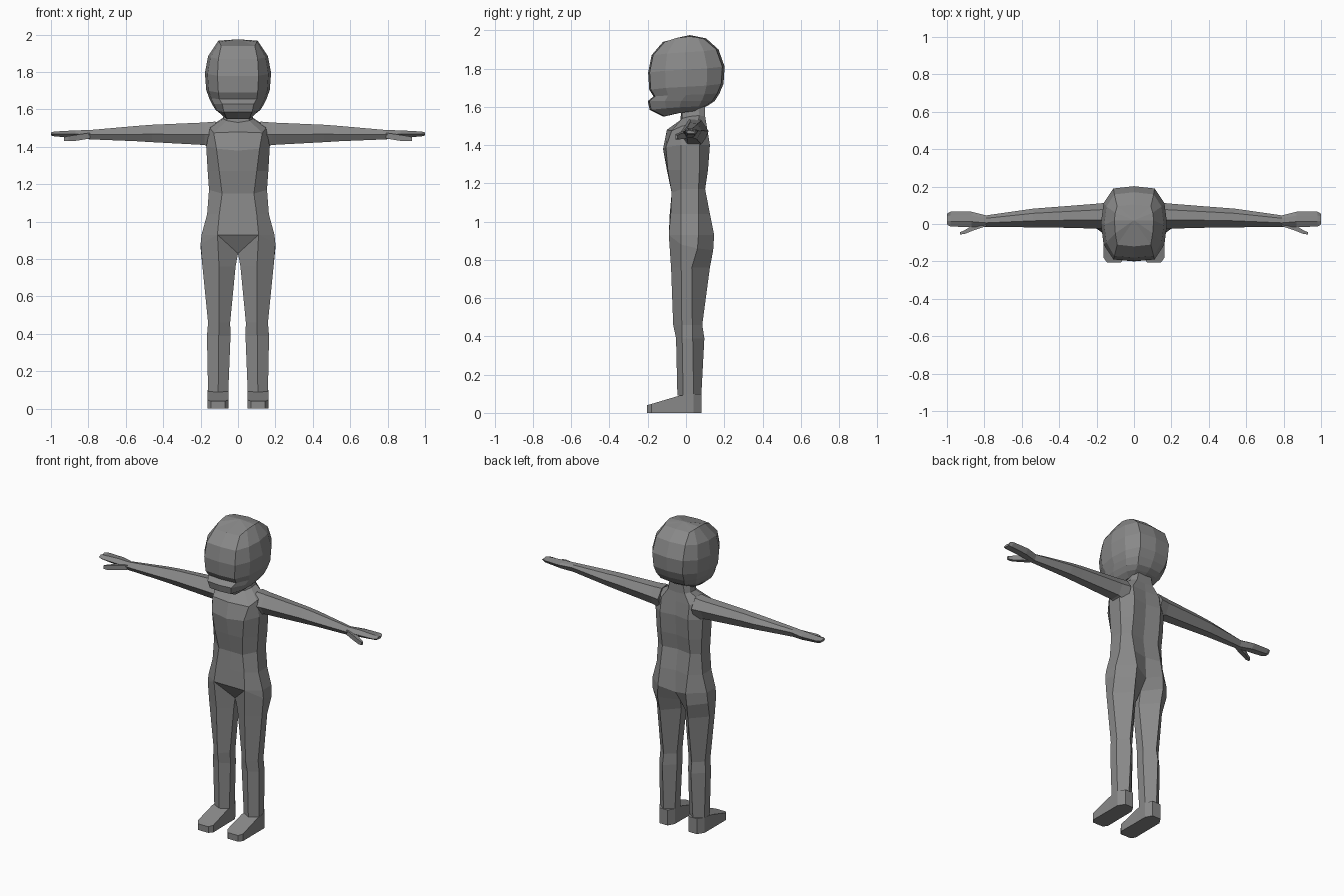
import bpy, bmesh

skin = bpy.data.materials.new("plain grey")
skin.diffuse_color = (0.25, 0.25, 0.25, 1)


def loft(bm, rings, closed, cap_start=False, cap_end=False):
    """Bridge rings of equal point count, on both sides of x = 0."""
    for s in (1, -1):
        vs = [[bm.verts.new((s * x, y, z)) for x, y, z in r] for r in rings]
        n = len(rings[0])
        for a, b in zip(vs, vs[1:]):
            for i in range(n if closed else n - 1):
                j = (i + 1) % n
                bm.faces.new((a[i], a[j], b[j], b[i]))
        if cap_start:
            bm.faces.new(vs[0])
        if cap_end:
            bm.faces.new(vs[-1])


def finish(bm, name):
    bmesh.ops.remove_doubles(bm, verts=bm.verts, dist=0.0005)
    bmesh.ops.dissolve_degenerate(bm, edges=bm.edges, dist=0.0005)
    bmesh.ops.recalc_face_normals(bm, faces=bm.faces)
    me = bpy.data.meshes.new(name)
    bm.to_mesh(me)
    bm.free()
    me.materials.append(skin)
    ob = bpy.data.objects.new(name, me)
    bpy.context.collection.objects.link(ob)


# head: half rings from front centre round the side to back centre
def head_ring(yf, zf, yb, zb, w, e):
    zm = (zf + zb) / 2
    return [(0, yf, zf), (e, yf + .008, zf), (w * .92, yf * .55, zf * .7 + zb * .3),
            (w, (yf + yb) / 2, zm), (w * .92, yb * .55, zf * .3 + zb * .7),
            (e, yb - .012, zb), (0, yb, zb)]


head = bmesh.new()
loft(head, [
    [(0, .02, 1.975)] * 7,
    [(0, -.12, 1.94), (.09, -.11, 1.94), (.1, -.05, 1.96), (.105, .02, 1.968),
     (.1, .06, 1.963), (.09, .095, 1.955), (0, .105, 1.958)],
    head_ring(-.18, 1.87, .17, 1.90, .16, .105),
    head_ring(-.198, 1.78, .202, 1.81, .177, .11),
    head_ring(-.192, 1.69, .196, 1.72, .17, .105),
    head_ring(-.17, 1.655, .175, 1.67, .155, .1),
    head_ring(-.2, 1.63, .15, 1.63, .14, .085),
    head_ring(-.19, 1.585, .12, 1.61, .12, .075),
    head_ring(-.12, 1.55, .08, 1.59, .085, .06),
    [(0, 0, 1.575)] * 7], False)
finish(head, "head")

# torso from neck to crotch, flowing on into the legs
crotch = [(0, -.03, .83), (.11, -.09, .93), (.2, -.025, .88),
          (.2, .06, .86), (.105, .142, .85), (0, .06, .83)]
body = bmesh.new()
loft(body, [
    [(0, -.02, 1.62), (.045, -.02, 1.62), (.065, .02, 1.62),
     (.065, .06, 1.62), (.045, .1, 1.62), (0, .1, 1.62)],
    [(0, -.03, 1.53), (.06, -.02, 1.54), (.08, .02, 1.55),
     (.08, .07, 1.555), (.06, .1, 1.55), (0, .1, 1.545)],
    [(0, -.1, 1.48), (.13, -.075, 1.475), (.15, -.02, 1.50),
     (.15, .06, 1.51), (.1, .11, 1.49), (0, .105, 1.49)],
    [(0, -.12, 1.38), (.115, -.105, 1.39), (.17, -.025, 1.40),
     (.17, .07, 1.40), (.1, .125, 1.40), (0, .11, 1.40)],
    [(0, -.1, 1.27), (.1, -.095, 1.27), (.162, -.025, 1.27),
     (.162, .07, 1.27), (.1, .115, 1.27), (0, .1, 1.27)],
    [(0, -.075, 1.15), (.085, -.075, 1.15), (.155, -.025, 1.17),
     (.155, .065, 1.17), (.1, .1, 1.17), (0, .085, 1.17)],
    [(0, -.085, 1.04), (.1, -.08, 1.04), (.165, -.025, 1.04),
     (.165, .065, 1.04), (.1, .125, 1.04), (0, .105, 1.04)],
    [(0, -.09, .93), (.11, -.09, .93), (.195, -.025, .93),
     (.195, .065, .93), (.1, .147, .93), (0, .11, .90)],
    crotch], False)


def leg_ring(z, xi, xo, yf, yb, ys):
    xm = (xi + xo) / 2
    return [(xi, ys, z), (xm, yf, z), (xo, ys, z),
            (xo, ys + .055, z), (xm, yb, z), (xi, ys + .055, z)]


loft(body, [crotch,
            leg_ring(.76, .013, .19, -.078, .125, -.025),
            leg_ring(.46, .042, .16, -.067, .085, -.022),
            leg_ring(.39, .04, .166, -.052, .096, -.02),
            leg_ring(.09, .052, .16, -.045, .08, -.015)], True, cap_end=True)
finish(body, "body")

# feet: wedge slices running from heel to rounded toe
def foot_ring(y, x0, x1, h):
    return [(x0, y, 0), (x1, y, 0), (x1, y, h), (x0, y, h)]


foot = bmesh.new()
loft(foot, [foot_ring(.082, .075, .135, .1), foot_ring(.04, .052, .162, .1),
            foot_ring(-.035, .052, .162, .09), foot_ring(-.18, .05, .163, .047),
            foot_ring(-.205, .07, .145, .04)], True, True, True)
finish(foot, "feet")

# arms and flat hands: six sided slices along x
def arm_ring(x, yf, yb, zt, zm, zb):
    d = yb - yf
    return [(x, yf, zm), (x, yf + d * .35, zt), (x, yf + d * .75, zt - .005),
            (x, yb, zm + .008), (x, yf + d * .75, zb), (x, yf + d * .25, zb)]


arm = bmesh.new()
loft(arm, [arm_ring(.12, -.035, .118, 1.535, 1.465, 1.385),
           arm_ring(.18, -.025, .11, 1.53, 1.465, 1.41),
           arm_ring(.46, -.018, .088, 1.518, 1.468, 1.425),
           arm_ring(.54, -.018, .082, 1.512, 1.467, 1.43),
           arm_ring(.79, -.015, .046, 1.49, 1.465, 1.44),
           arm_ring(.87, -.016, .066, 1.488, 1.468, 1.447),
           arm_ring(.98, -.014, .066, 1.482, 1.47, 1.456),
           arm_ring(1.0, -.003, .055, 1.477, 1.47, 1.461)], True, True, True)
finish(arm, "arms_and_hands")

# thumbs, angled forward and down
def thumb_ring(x, y, w, z0, z1):
    return [(x, y - w, z0), (x, y + w, z0), (x, y + w, z1), (x, y - w, z1)]


thumb = bmesh.new()
loft(thumb, [thumb_ring(.79, 0, .012, 1.445, 1.475),
             thumb_ring(.86, -.02, .015, 1.433, 1.465),
             thumb_ring(.905, -.043, .01, 1.43, 1.458),
             thumb_ring(.93, -.05, .006, 1.432, 1.452)], True, True, True)
finish(thumb, "thumbs")
